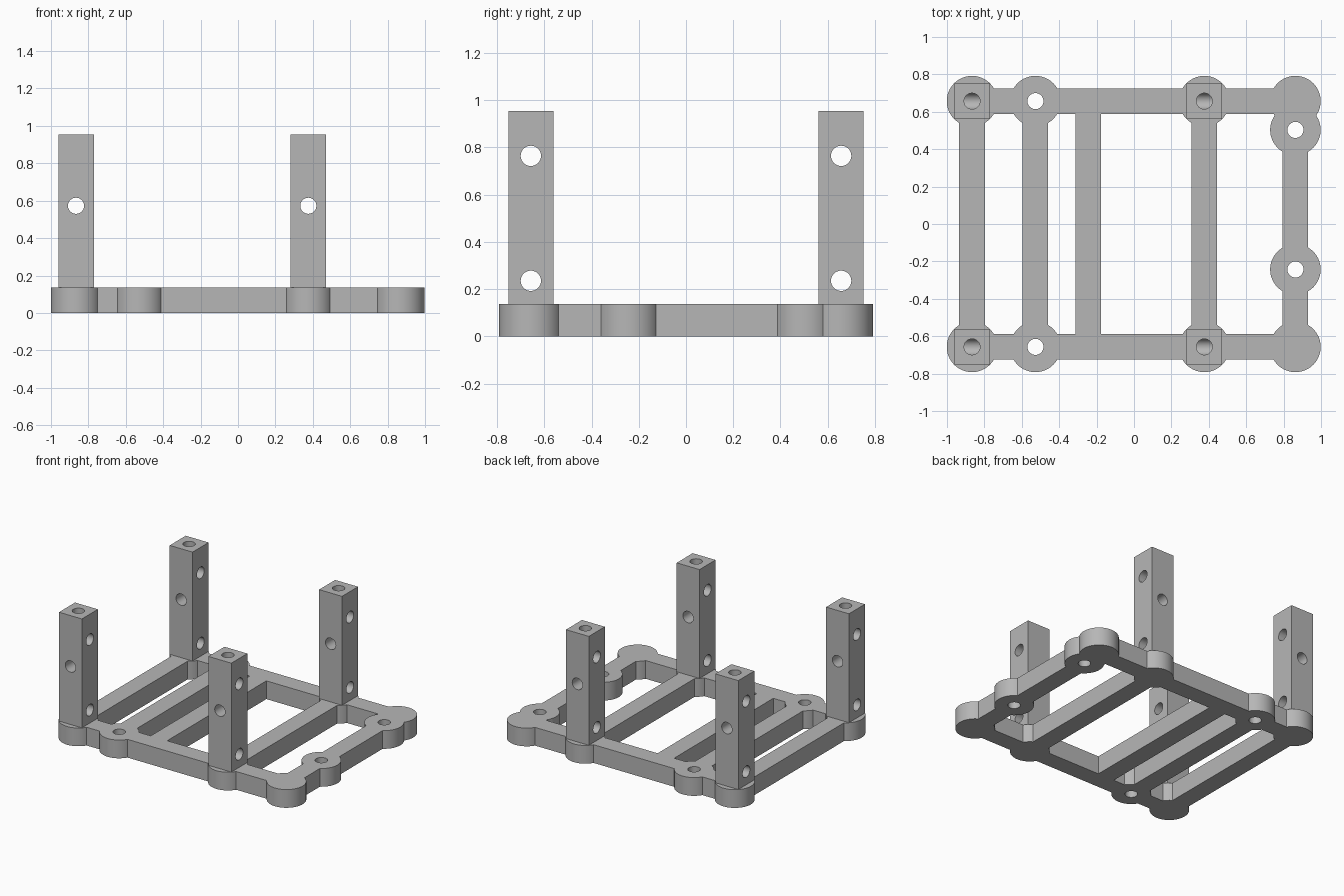
import bpy
from math import pi, radians

if "Cube" in bpy.data.objects:
    bpy.data.objects.remove(bpy.data.objects["Cube"], do_unlink=True)

grey = bpy.data.materials.new("plain grey")
grey.use_nodes = True
colour = (0.47, 0.47, 0.47, 1)
grey.diffuse_color = colour
grey.node_tree.nodes["Principled BSDF"].inputs["Base Color"].default_value = colour

THICK = 0.137      # frame height and bar width
PAD_R = 0.135
HOLE_R = 0.043
TOP = 0.955
ROW_Y = 0.657
LEFT_X, MID_X, RIB_X, POST_X, RIGHT_X = -0.866, -0.527, -0.245, 0.376, 0.863


def box(name, centre, size):
    bpy.ops.mesh.primitive_cube_add(size=1, location=centre)
    ob = bpy.context.object
    ob.name = name
    ob.scale = size
    bpy.ops.object.transform_apply(location=False, rotation=False, scale=True)
    ob.data.materials.append(grey)
    return ob


def cylinder(name, centre, radius, depth, rotation=(0, 0, 0), sides=48):
    bpy.ops.mesh.primitive_cylinder_add(vertices=sides, radius=radius, depth=depth,
                                        location=centre, rotation=rotation)
    ob = bpy.context.object
    ob.name = name
    ob.data.materials.append(grey)
    return ob


def combine(target, parts, operation):
    """Apply one boolean per part, then discard the helper parts."""
    bpy.ops.object.select_all(action='DESELECT')
    bpy.context.view_layer.objects.active = target
    target.select_set(True)
    for part in parts:
        part.hide_render = True
        mod = target.modifiers.new(operation.lower(), 'BOOLEAN')
        mod.operation = operation
        mod.solver = 'EXACT'
        mod.object = part
        bpy.ops.object.modifier_apply(modifier=mod.name)
    for part in parts:
        bpy.data.objects.remove(part, do_unlink=True)


def smooth(ob):
    bpy.ops.object.select_all(action='DESELECT')
    bpy.context.view_layer.objects.active = ob
    ob.select_set(True)
    bpy.ops.object.shade_smooth_by_angle(angle=radians(30))


# Frame: front and back rails, five cross bars and round pads
mid_z = THICK / 2
rail_centre, rail_length = (LEFT_X + RIGHT_X) / 2, RIGHT_X - LEFT_X
frame = box("base_frame", (rail_centre, -ROW_Y, mid_z), (rail_length, THICK, THICK))
parts = [box("back_rail", (rail_centre, ROW_Y, mid_z), (rail_length, THICK, THICK))]
for x in (LEFT_X, MID_X, RIB_X, POST_X, RIGHT_X):
    parts.append(box("cross_bar", (x, 0, mid_z), (THICK, 2 * ROW_Y, THICK)))
side_pads = [(RIGHT_X, 0.503), (RIGHT_X, -0.243)]
pads = [(x, y) for x in (LEFT_X, MID_X, POST_X, RIGHT_X) for y in (-ROW_Y, ROW_Y)]
for x, y in pads + side_pads:
    parts.append(cylinder("pad", (x, y, mid_z), PAD_R, THICK, sides=64))
combine(frame, parts, 'UNION')

# Screw holes through the free pads
holes = [(MID_X, -ROW_Y), (MID_X, ROW_Y)] + side_pads
combine(frame, [cylinder("screw_hole", (x, y, mid_z), HOLE_R, 3 * THICK)
                for x, y in holes], 'DIFFERENCE')
smooth(frame)

# Four square posts, cross drilled, with a blind hole in the top
WIDE = 0.19
HIGH_HOLE, MID_HOLE, LOW_HOLE = 0.764, 0.573, 0.235
for x, side in ((LEFT_X, "right"), (POST_X, "left")):
    for y, end in ((-ROW_Y, "front"), (ROW_Y, "back")):
        post = box(f"{end}_{side}_post", (x, y, (THICK + TOP) / 2),
                   (WIDE, WIDE, TOP - THICK))
        cutters = [cylinder("cross_hole", (x, y, z), HOLE_R, 2 * WIDE, (0, pi / 2, 0))
                   for z in (HIGH_HOLE, LOW_HOLE)]
        cutters.append(cylinder("face_hole", (x, y, MID_HOLE), HOLE_R, 2 * WIDE,
                                (pi / 2, 0, 0)))
        depth = TOP - HIGH_HOLE + 0.1
        cutters.append(cylinder("top_hole", (x, y, HIGH_HOLE + depth / 2),
                                HOLE_R * 0.99, depth))
        combine(post, cutters, 'DIFFERENCE')
        smooth(post)
